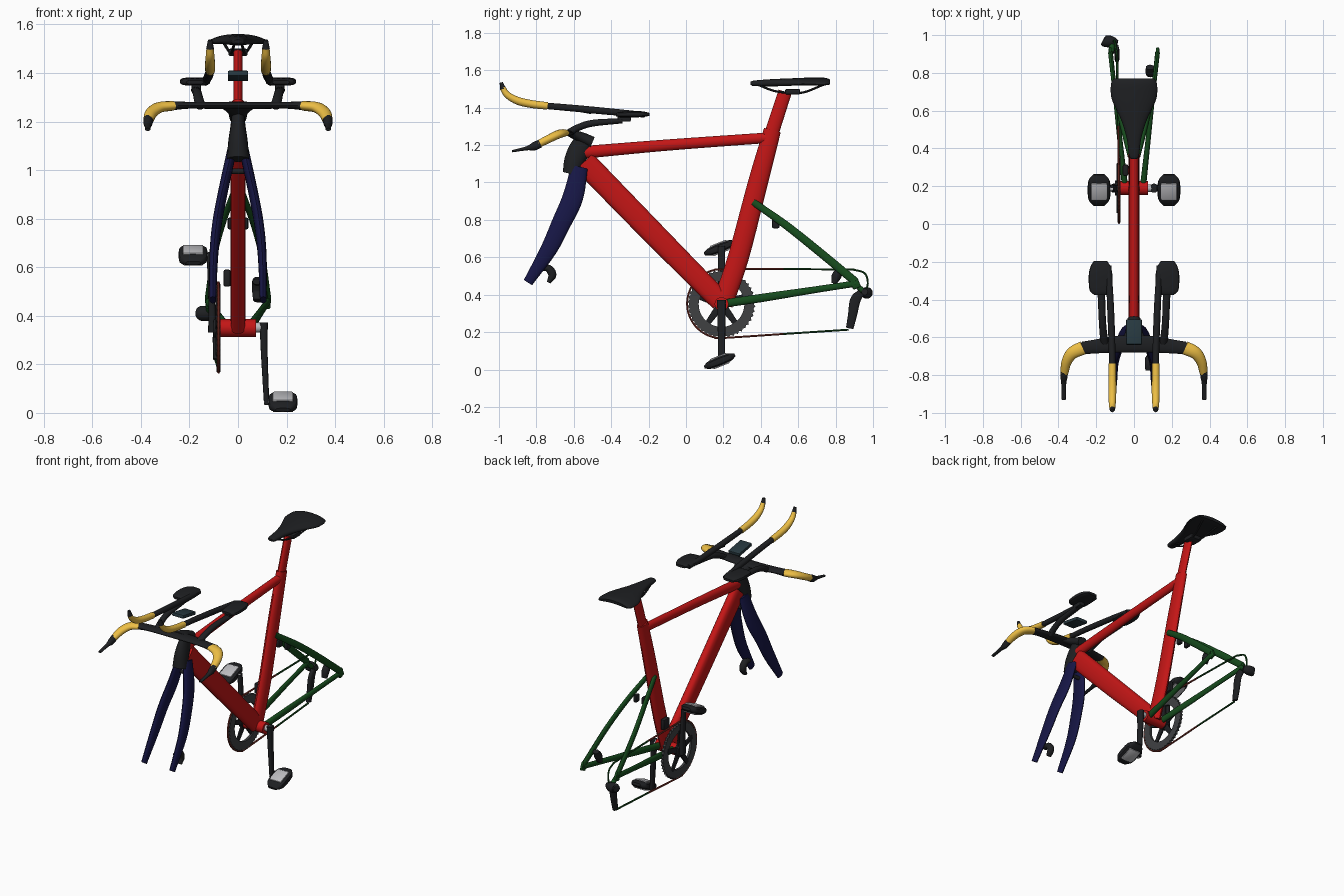
import bpy, bmesh
from math import sin, cos, pi, radians, copysign
from mathutils import Vector, Matrix

def mat(name, c):
    m = bpy.data.materials.new(name)
    m.diffuse_color = (*c, 1)
    return m

RED = mat("red", (0.55, 0.008, 0.008))
NAVY = mat("navy", (0.008, 0.008, 0.06))
GREEN = mat("green", (0.008, 0.07, 0.012))
YELLOW = mat("yellow", (0.85, 0.52, 0.06))
BLACK = mat("black", (0.013, 0.014, 0.016))
DARK = mat("dark_grey", (0.05, 0.052, 0.055))
TEAL = mat("dark_teal", (0.02, 0.04, 0.05))
SILVER = mat("silver", (0.5, 0.5, 0.52))
BROWN = mat("chain_brown", (0.2, 0.03, 0.02))
X, Z = Vector((1, 0, 0)), Vector((0, 0, 1))

def finish(name, bm, material, mirror=False, angle=40):
    bmesh.ops.recalc_face_normals(bm, faces=bm.faces)
    me = bpy.data.meshes.new(name)
    bm.to_mesh(me)
    bm.free()
    ob = bpy.data.objects.new(name, me)
    bpy.context.collection.objects.link(ob)
    me.materials.append(material)
    bpy.ops.object.select_all(action='DESELECT')
    ob.select_set(True)
    bpy.context.view_layer.objects.active = ob
    bpy.ops.object.shade_smooth_by_angle(angle=radians(angle))
    if mirror:
        ob.modifiers.new("mirror", 'MIRROR').use_mirror_merge = False
    return ob

def resample(rows, n):
    """Catmull-Rom through rows of any length."""
    if len(rows) < 3:
        return [Vector(r) for r in rows]
    p = [Vector(r) for r in rows]
    p = [2 * p[0] - p[1]] + p + [2 * p[-1] - p[-2]]
    out = []
    for i in range(1, len(p) - 2):
        a, b, c, d = p[i - 1:i + 3]
        for k in range(n):
            t = k / n
            out.append(0.5 * (2 * b + (c - a) * t + (2 * a - 5 * b + 4 * c - d) * t * t
                              + (3 * b - a - 3 * c + d) * t ** 3))
    return out + [p[-2]]

def loft(name, rows, material, mirror=False, ref=X, sides=16, n=5, e=1.0, droop=0):
    """rows: x, y, z, half-width along ref, half-depth. e < 1 squares the section."""
    rows = resample([r if len(r) == 5 else (*r, r[3]) for r in rows], n)
    pts = [Vector(r[:3]) for r in rows]
    bm = bmesh.new()
    rings = []
    for i, (p, r) in enumerate(zip(pts, rows)):
        t = (pts[min(i + 1, len(pts) - 1)] - pts[max(i - 1, 0)]).normalized()
        s = (ref - t * ref.dot(t)).normalized()
        u = t.cross(s)
        ring = []
        for k in range(sides):
            a = 2 * pi * k / sides
            c, d = cos(a), sin(a)
            c, d = copysign(abs(c) ** e, c), copysign(abs(d) ** e, d)
            v = p + s * c * r[3] + u * d * r[4]
            v.z -= droop * v.x ** 2
            ring.append(bm.verts.new(v))
        rings.append(ring)
    for a, b in zip(rings, rings[1:]):
        for k in range(sides):
            bm.faces.new((a[k], a[k - 1], b[k - 1], b[k]))
    bm.faces.new(rings[0])
    bm.faces.new(rings[-1])
    return finish(name, bm, material, mirror)

def box(name, loc, size, material, tilt=0, bevel=0.01, mirror=False):
    bm = bmesh.new()
    bmesh.ops.create_cube(bm, size=1)
    bmesh.ops.scale(bm, vec=size, verts=bm.verts)
    if bevel:
        bmesh.ops.bevel(bm, geom=bm.edges[:], offset=bevel, segments=2, affect='EDGES', profile=0.5)
    bmesh.ops.transform(bm, matrix=Matrix.Translation(loc) @ Matrix.Rotation(tilt, 4, 'X'), verts=bm.verts)
    return finish(name, bm, material, mirror)

def rod(name, x0, x1, y, z, r, material, sides=20):
    return loft(name, [(x0, y, z, r), (x1, y, z, r)], material, ref=Z, sides=sides)

# Frame tubes
loft("seat_tube", [(0, .195, .35, .03, .055), (0, .28, .6, .029, .056), (0, .385, 1, .028, .053), (0, .462, 1.28, .026, .046)], RED)
loft("seat_post", [(0, .45, 1.24, .019, .038), (0, .53, 1.485, .019, .036)], RED)
loft("top_tube", [(0, -.56, 1.16, .026, .034), (0, -.1, 1.2, .024, .03), (0, .45, 1.24, .023, .028)], RED)
loft("down_tube", [(0, -.545, 1.11, .03, .064), (0, -.2, .755, .03, .062), (0, .185, .365, .03, .056)], RED, e=.75)
rod("bottom_bracket_shell", -.075, .075, .19, .35, .037, RED)
loft("head_tube", [(0, -.615, 1.045, .046, .045), (0, -.595, 1.12, .04, .055), (0, -.565, 1.19, .03, .055), (0, -.55, 1.255, .026, .032)], BLACK)
loft("stem", [(0, -.5, 1.215, .035, .03), (0, -.57, 1.245, .045, .028), (0, -.635, 1.268, .085, .016)], BLACK)

# Fork and rear stays
loft("fork_leg", [(.025, -.57, 1.08, .02, .045), (.06, -.605, .92, .02, .055), (.086, -.668, .78, .02, .051),
                  (.1, -.735, .64, .018, .044), (.104, -.845, .465, .014, .026)], NAVY, mirror=True)
loft("chain_stay", [(.05, .22, .355, .016, .022), (.072, .42, .385, .014, .022), (.1, .68, .425, .012, .018), (.124, .91, .46, .012, .017)], GREEN, mirror=True)
loft("seat_stay", [(.022, .36, .895, .012, .018), (.065, .53, .775, .012, .021), (.1, .7, .64, .012, .022), (.125, .905, .47, .012, .022)], GREEN, mirror=True)
box("rear_dropout", (.125, .905, .46), (.018, .045, .055), GREEN, tilt=.4, bevel=.006, mirror=True)

# Brakes and front derailleur
loft("front_disc_caliper", [(.08, -.775, .54, .02, .012), (.08, -.735, .54, .022, .02), (.08, -.715, .505, .022, .022), (.08, -.735, .465, .018, .01)], BLACK)
loft("rear_disc_caliper", [(.085, .83, .54, .022, .016), (.085, .805, .5, .024, .026), (.085, .79, .46, .02, .014)], BLACK)
rod("front_brake_bridge", -.035, .035, -.57, .995, .012, BLACK)
box("rear_brake_arm", (.03, .48, .78), (.025, .04, .05), BLACK, bevel=.008, mirror=True)
box("front_derailleur", (-.045, .285, .555), (.03, .06, .07), BLACK, bevel=.008)

# Chainring: toothed ring, five spider arms, hub
bm = bmesh.new()
teeth, faces = 44, []
inner, outer = [], []
for k in range(teeth * 2):
    a = pi * k / teeth
    for lst, r in ((inner, .122), (outer, .182 if k // 1 % 2 else .172)):
        lst.append(bm.verts.new((-.088, .19 + r * cos(a), .35 + r * sin(a))))
for k in range(teeth * 2):
    faces.append(bm.faces.new((inner[k - 1], inner[k], outer[k], outer[k - 1])))
ext = bmesh.ops.extrude_face_region(bm, geom=faces)
bmesh.ops.translate(bm, vec=(.016, 0, 0), verts=[v for v in ext["geom"] if isinstance(v, bmesh.types.BMVert)])
finish("chainring", bm, DARK, angle=25)
for k in range(5):
    a = pi / 2 + k * 2 * pi / 5
    loft("spider_arm", [(-.085, .19, .35, .008, .022), (-.085, .19 + .135 * cos(a), .35 + .135 * sin(a), .007, .014)], BLACK, e=.5)
rod("spider_hub", -.1, -.072, .19, .35, .04, BLACK)

# Cranks and pedals (one down on the right, one up on the left)
for s, z, side in ((1, .045, "right"), (-1, .65, "left")):
    d = 1 if z > .35 else -1
    rod(side + "_axle", s * .07, s * .118, .19, .352, .02, SILVER)
    loft(side + "_crank", [(s * .106, .19, .352 - d * .02, .017, .024), (s * .108, .19, .352 + d * .1, .014, .021),
                           (s * .118, .19, z + d * .01, .011, .018)], BLACK, e=.7)
    rod(side + "_pedal_axle", s * .11, s * .15, .185, z, .012, SILVER)
    loft(side + "_pedal", [(s * .185, .098, z - .033, .03, .008), (s * .185, .13, z - .02, .056, .022), (s * .185, .18, z, .06, .026),
                           (s * .185, .23, z + .02, .056, .022), (s * .185, .262, z + .033, .03, .008)], BLACK, e=.6)
    box(side + "_pedal_plate", (s * .185, .18, z), (.085, .095, .058), SILVER, tilt=.38, bevel=.006)

# Chain, split at mid-run into brown front and green rear
arc = [(-.08, .19 + .184 * cos(pi / 2 + pi * k / 16), .352 + .184 * sin(pi / 2 + pi * k / 16), .006) for k in range(17)]
loft("chain_front", [(-.083, .52, .537, .006)] + arc + [(-.083, .52, .19, .006)], BROWN, sides=6, n=2)
loft("chain_upper_rear", [(-.083, .52, .537, .006), (-.09, .9, .535, .006)], GREEN, sides=6)
loft("chain_lower_rear", [(-.083, .52, .19, .006), (-.09, .87, .213, .006)], GREEN, sides=6)
loft("chain_rear_loop", [(-.09, .89, .535, .006), (-.1, .955, .515, .006), (-.105, .972, .46, .006), (-.11, .955, .41, .006)], GREEN, sides=6)

# Rear derailleur
loft("derailleur_body", [(-.165, .972, .41, .02), (-.155, .968, .41, .03), (-.12, .965, .41, .03), (-.09, .955, .415, .018)], BLACK, ref=Z)
loft("derailleur_link", [(-.12, .905, .455, .014), (-.115, .96, .41, .016)], GREEN, sides=10)
loft("derailleur_cage", [(-.095, .935, .41, .014, .02), (-.09, .905, .37, .014, .028), (-.09, .89, .29, .014, .024), (-.09, .875, .22, .012, .02)], BLACK, e=.7)

# Saddle with rails and clamp
loft("saddle", [(0, .345, 1.528, .012, .006), (0, .36, 1.53, .026, .014), (0, .45, 1.533, .038, .019), (0, .54, 1.536, .064, .02),
                (0, .61, 1.54, .095, .019), (0, .67, 1.543, .12, .018), (0, .74, 1.543, .122, .017), (0, .77, 1.54, .108, .01)],
     BLACK, sides=24, e=.8, droop=1.2)
loft("saddle_rail", [(.015, .39, 1.52, .006), (.024, .47, 1.49, .006), (.028, .55, 1.48, .006), (.032, .63, 1.482, .006), (.06, .74, 1.525, .006)], BLACK, mirror=True, sides=8)
box("saddle_clamp", (0, .57, 1.485), (.08, .08, .03), BLACK, bevel=.008)

# Base bar, grips and brake levers
loft("base_bar", [(0, -.635, 1.266, .015, .045), (.1, -.637, 1.266, .014, .044), (.2, -.648, 1.267, .014, .037), (.275, -.657, 1.265, .019, .033)], BLACK, mirror=True, ref=Z)
loft("base_bar_grip", [(.27, -.656, 1.265, .02, .036), (.325, -.682, 1.258, .022, .033), (.357, -.73, 1.235, .022, .027), (.369, -.79, 1.205, .02, .021)], YELLOW, mirror=True, ref=Z)
loft("brake_lever", [(.369, -.78, 1.208, .022, .021), (.371, -.815, 1.192, .022, .018), (.372, -.85, 1.183, .011, .013), (.372, -.93, 1.167, .006, .011)], BLACK, mirror=True, ref=Z)

# Aero extensions, risers, arm pads and computer
loft("aero_bar", [(.115, -.75, 1.41, .017), (.118, -.6, 1.397, .018), (.125, -.42, 1.38, .018), (.135, -.22, 1.362, .015)], BLACK, mirror=True)
loft("aero_grip", [(.115, -.98, 1.505, .015), (.115, -.955, 1.468, .018), (.115, -.9, 1.437, .021), (.115, -.83, 1.42, .021), (.115, -.74, 1.409, .02)], YELLOW, mirror=True)
loft("aero_shifter", [(.115, -.978, 1.5, .016), (.115, -.988, 1.535, .009)], BLACK, mirror=True)
loft("pad_riser", [(.155, -.63, 1.265, .022, .018), (.162, -.58, 1.292, .02, .018), (.168, -.5, 1.317, .019, .018), (.174, -.34, 1.33, .02, .014)], BLACK, mirror=True)
loft("arm_pad", [(.177, -.375, 1.362, .035, .008), (.177, -.35, 1.363, .058, .015), (.177, -.28, 1.365, .063, .017), (.177, -.23, 1.365, .055, .015), (.177, -.195, 1.364, .035, .008)], BLACK, mirror=True, e=.65)
box("pad_bracket", (.172, -.33, 1.34), (.04, .07, .03), BLACK, bevel=.006, mirror=True)
box("computer", (0, -.572, 1.388), (.084, .135, .022), TEAL, tilt=-.17, bevel=.005)
